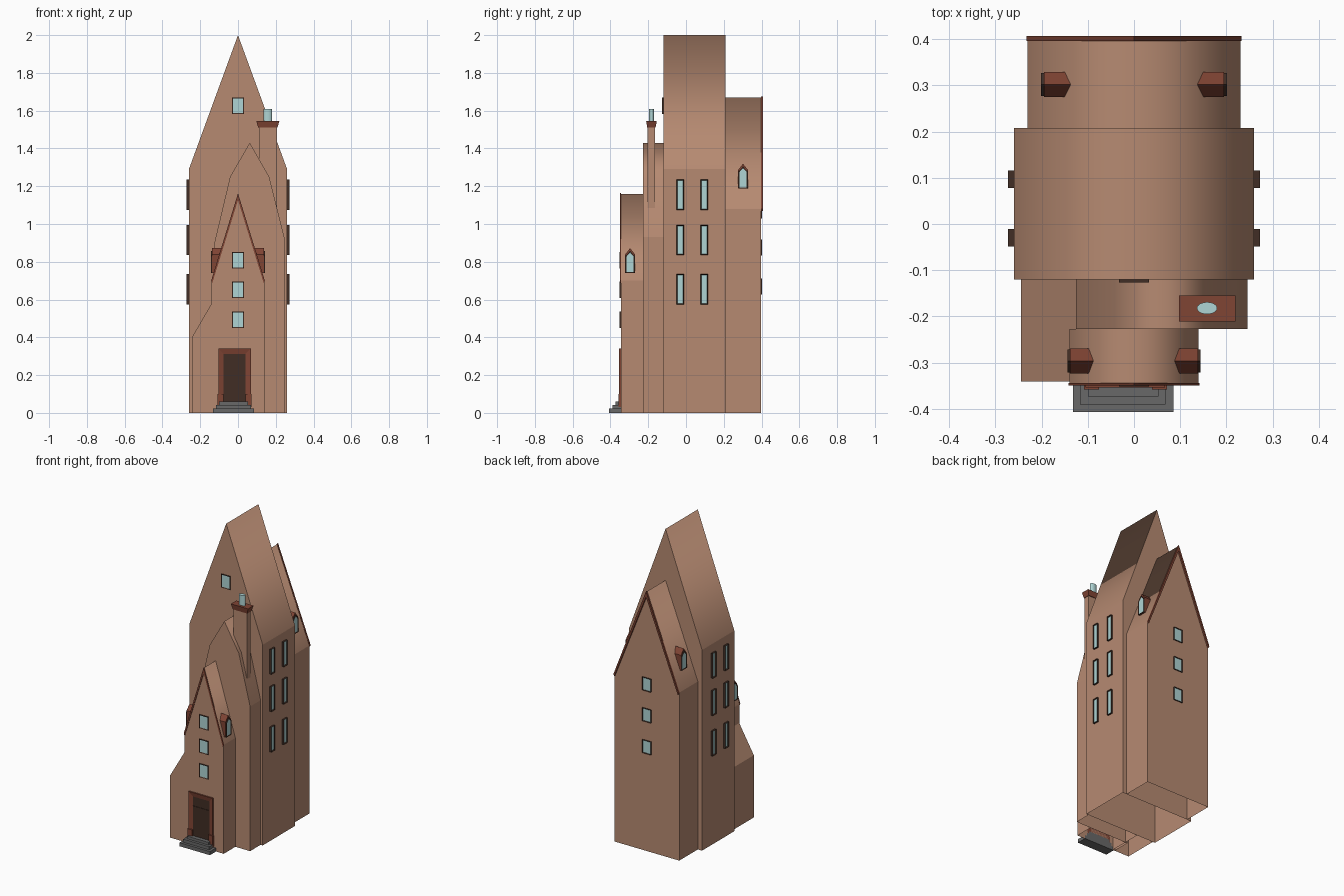
import bpy, bmesh, math
from mathutils import Vector

if "Cube" in bpy.data.objects:
    bpy.data.objects.remove(bpy.data.objects["Cube"])


def material(name, r, g, b):
    m = bpy.data.materials.new(name)
    m.diffuse_color = (r, g, b, 1)
    m.use_nodes = True
    m.node_tree.nodes["Principled BSDF"].inputs["Base Color"].default_value = m.diffuse_color
    return m


BRICK = material("brick", 0.47, 0.255, 0.167)
RED = material("red_brown_trim", 0.216, 0.058, 0.034)
DARK = material("dark_frame", 0.053, 0.027, 0.018)
GLASS = material("pale_glass", 0.43, 0.66, 0.66)
STONE = material("grey_stone", 0.14, 0.14, 0.14)


def finish(name, bm, *mats):
    me = bpy.data.meshes.new(name)
    bm.to_mesh(me)
    bm.free()
    for m in mats:
        me.materials.append(m)
    ob = bpy.data.objects.new(name, me)
    bpy.context.collection.objects.link(ob)
    return ob


def point(axis, p, d):
    """2D profile point plus distance along the axis."""
    return (p[0], d, p[1]) if axis == 'y' else (d, p[0], p[1])


def prism(name, pts, d0, d1, mat, axis='y', smooth_roof=False, closed=False):
    """Extrude an outline; the last-to-first side is left open unless closed."""
    bm = bmesh.new()
    a = [bm.verts.new(point(axis, p, d0)) for p in pts]
    b = [bm.verts.new(point(axis, p, d1)) for p in pts]
    bm.faces.new(a)
    bm.faces.new(b[::-1])
    n = len(pts)
    for i in range(n if closed else n - 1):
        j = (i + 1) % n
        bm.faces.new((a[i], b[i], b[j], a[j]))
    bmesh.ops.recalc_face_normals(bm, faces=bm.faces)
    if smooth_roof:
        for f in bm.faces:
            f.smooth = f.normal.z > 0.05
        for e in bm.edges:
            e.smooth = all(f.smooth for f in e.link_faces)
    return finish(name, bm, mat)


def box(name, x0, x1, y0, y1, z0, z1, mat):
    return prism(name, [(x0, z0), (x0, z1), (x1, z1), (x1, z0)], y0, y1, mat, closed=True)


def panel(name, pts, axis, pos, depth, rim, frame, fill, recess):
    """Raised frame on a wall with a recessed pane; depth is signed along the axis."""
    bm = bmesh.new()
    a = [bm.verts.new(point(axis, p, pos)) for p in pts]
    b = [bm.verts.new(point(axis, p, pos + depth)) for p in pts]
    bm.faces.new(a)
    front = bm.faces.new(b[::-1])
    n = len(pts)
    for i in range(n):
        j = (i + 1) % n
        bm.faces.new((a[i], b[i], b[j], a[j]))
    bmesh.ops.recalc_face_normals(bm, faces=bm.faces)
    bmesh.ops.inset_region(bm, faces=[front], thickness=rim, use_even_offset=True)
    front.material_index = 1
    shift = Vector(point(axis, (0, 0), -math.copysign(recess, depth)))
    for v in front.verts:
        v.co += shift
    return finish(name, bm, frame, fill)


def rect(c, w, z0, z1):
    return [(c - w / 2, z0), (c - w / 2, z1), (c + w / 2, z1), (c + w / 2, z0)]


def house(w, eave, peak):
    return [(-w, 0), (-w, eave), (0, peak), (w, eave), (w, 0)]


# Building blocks, open underneath
prism("main_block", house(0.26, 1.29, 2.0), -0.12, 0.208, BRICK, smooth_roof=True)
prism("rear_block", house(0.23, 1.08, 1.67), 0.208, 0.397, BRICK, smooth_roof=True)
prism("front_block", house(0.14, 0.70, 1.16), -0.345, -0.227, BRICK, smooth_roof=True)
prism("middle_block", [(-0.125, 0), (-0.125, 0.90), (-0.042, 1.25), (0.062, 1.43),
                       (0.165, 1.25), (0.245, 0.93), (0.245, 0)],
      -0.227, -0.12, BRICK, smooth_roof=True)
prism("side_lean_to", [(-0.244, 0), (-0.244, 0.40), (-0.125, 0.605), (-0.125, 0)],
      -0.341, -0.12, BRICK)


# Thin gable edge trims
def gable_trim(name, w, eave, peak, d0, d1):
    t = 0.012
    prism(name, [(-w, eave), (0, peak), (w, eave), (w - t / 2, eave - t), (0, peak - 3 * t),
                 (-w + t / 2, eave - t)], d0, d1, RED, closed=True)


gable_trim("rear_gable_trim", 0.232, 1.08, 1.674, 0.396, 0.407)
gable_trim("front_gable_trim", 0.142, 0.70, 1.163, -0.349, -0.344)

# Side windows, three floors, mirrored
for s in (-1, 1):
    for y in (-0.03, 0.097):
        for z in (0.575, 0.835, 1.075):
            panel("side_window", rect(y, 0.038, z, z + 0.16), 'x', s * 0.26, s * 0.012,
                  0.005, DARK, GLASS, 0.006)

# Front and rear windows
for z in (0.45, 0.608, 0.765):
    panel("front_window", rect(0, 0.064, z, z + 0.087), 'y', -0.345, -0.006, 0.005, DARK, GLASS, 0.003)
panel("gable_window", rect(0, 0.064, 1.583, 1.67), 'y', -0.12, -0.006, 0.005, DARK, GLASS, 0.003)
for z in (0.627, 0.832, 1.03):
    panel("rear_window", rect(0, 0.062, z, z + 0.085), 'y', 0.397, 0.006, 0.004, DARK, GLASS, 0.003)


# Dormers, mirrored on the front and rear roofs
def dormer_outline(y, z0, w, eave, h):
    return [(y - w, z0), (y - w, z0 + eave), (y, z0 + h), (y + w, z0 + eave), (y + w, z0)]


for s in (-1, 1):
    for y, z, x0, x1 in ((-0.296, 0.74, 0.06, 0.138), (0.302, 1.187, 0.11, 0.195)):
        prism("dormer", dormer_outline(y, z, 0.027, 0.098, 0.132), s * x0, s * x1, RED,
              axis='x', closed=True)
        panel("dormer_window", dormer_outline(y, z, 0.025, 0.09, 0.118), 'x', s * x1, s * 0.006,
              0.006, DARK, GLASS, 0.003)

# Chimney with flared cap and oval pot
box("chimney", 0.11, 0.206, -0.203, -0.165, 0.95, 1.515, BRICK)
cap = box("chimney_cap", 0.097, 0.219, -0.211, -0.155, 1.51, 1.545, RED)
for v in cap.data.vertices:
    if v.co.z < 1.52:
        v.co.x += 0.010 if v.co.x < 0.15 else -0.010
        v.co.y += 0.006 if v.co.y < -0.18 else -0.006
bm = bmesh.new()
bmesh.ops.create_cone(bm, cap_ends=True, segments=24, radius1=1, radius2=1, depth=1)
for v in bm.verts:
    v.co = (0.158 + 0.022 * v.co.x, -0.182 + 0.013 * v.co.y, 1.575 + 0.07 * v.co.z)
for f in bm.faces:
    f.smooth = abs(f.normal.z) < 0.5
for e in bm.edges:
    e.smooth = all(f.smooth for f in e.link_faces)
finish("chimney_pot", bm, GLASS)

# Door with frame, plinths and steps
panel("door", rect(-0.0185, 0.172, 0.03, 0.34), 'y', -0.345, -0.009, 0.028, RED, DARK, 0.006)
for x in (-0.092, 0.055):
    box("frame_plinth", x - 0.016, x + 0.016, -0.358, -0.345, 0.03, 0.10, RED)
box("door_transom", -0.076, 0.039, -0.351, -0.346, 0.245, 0.253, DARK)
for x0, x1, y, z0, z1 in ((-0.132, 0.085, -0.407, 0, 0.023), (-0.117, 0.068, -0.39, 0.023, 0.043),
                          (-0.1, 0.053, -0.373, 0.043, 0.06)):
    box("step", x0, x1, y, -0.343, z0, z1, STONE)
